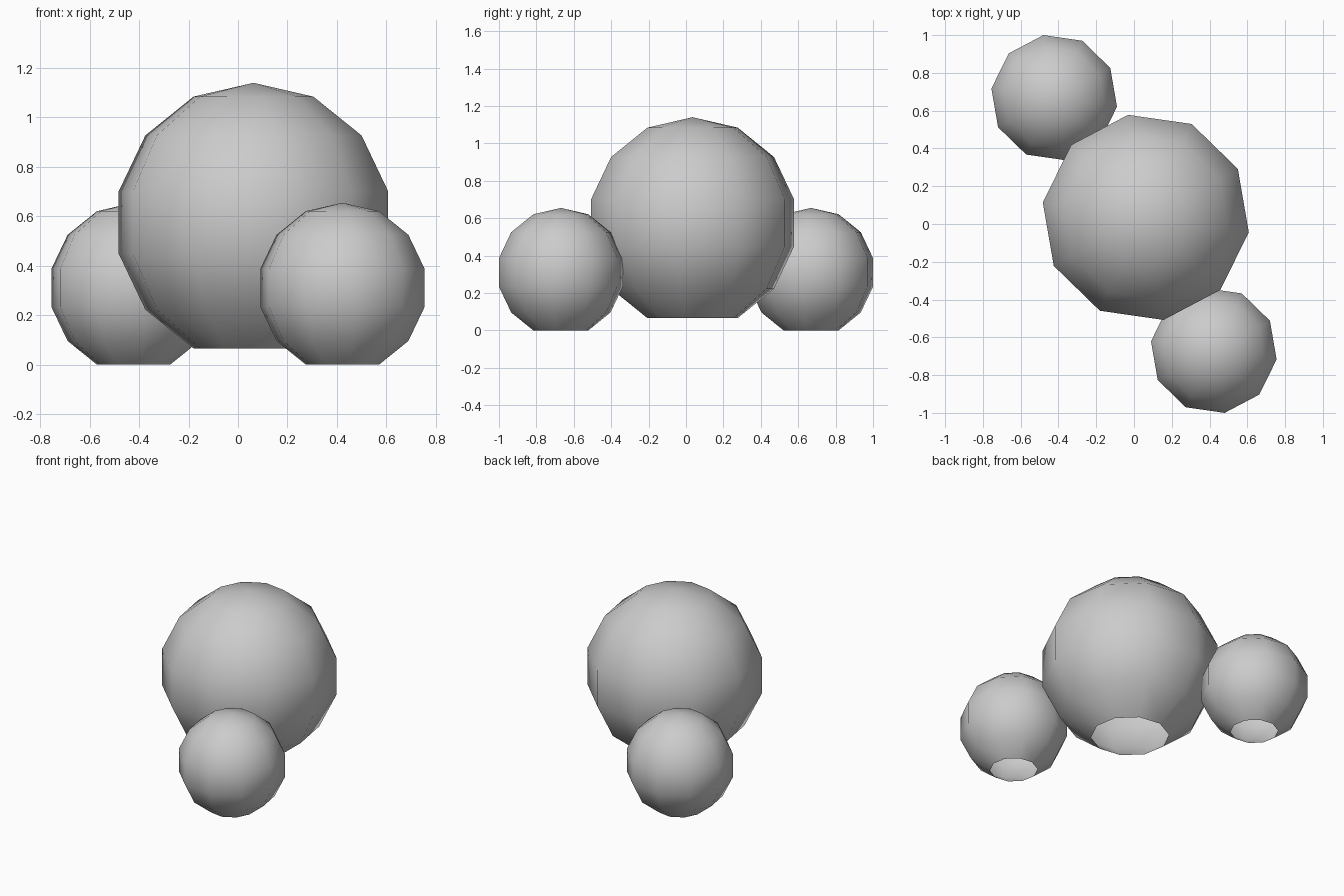
import bpy, bmesh
from math import sin, cos, pi, radians

if "Cube" in bpy.data.objects:
    bpy.data.objects.remove(bpy.data.objects["Cube"])

SEGS, RINGS = 10, 7
TURN = radians(-8.2)


def ball(name, x, y, z, r):
    """Low-poly globe with a pointed top and its bottom cap cut off."""
    bm = bmesh.new()
    top = bm.verts.new((0, 0, r))
    rings = []
    for i in range(1, RINGS):
        p = pi * i / RINGS
        rings.append([bm.verts.new((r * sin(p) * cos(TURN + 2 * pi * k / SEGS),
                                    r * sin(p) * sin(TURN + 2 * pi * k / SEGS),
                                    r * cos(p))) for k in range(SEGS)])
    for k in range(SEGS):
        n = (k + 1) % SEGS
        bm.faces.new((top, rings[0][k], rings[0][n]))
        for a, b in zip(rings, rings[1:]):
            bm.faces.new((a[k], b[k], b[n], a[n]))
    for f in bm.faces:
        f.smooth = True
    me = bpy.data.meshes.new(name)
    bm.to_mesh(me)
    bm.free()
    ob = bpy.data.objects.new(name, me)
    ob.location = (x, y, z)
    bpy.context.collection.objects.link(ob)
    return ob


# large middle globe
ball("centre_globe", 0.0625, 0.035, 0.575, 0.565)

# two small globes on opposite corners
for name, s in (("front_globe", 1), ("back_globe", -1)):
    ball(name, 0.4225 * s, -0.669 * s, 0.3105, 0.3445)
